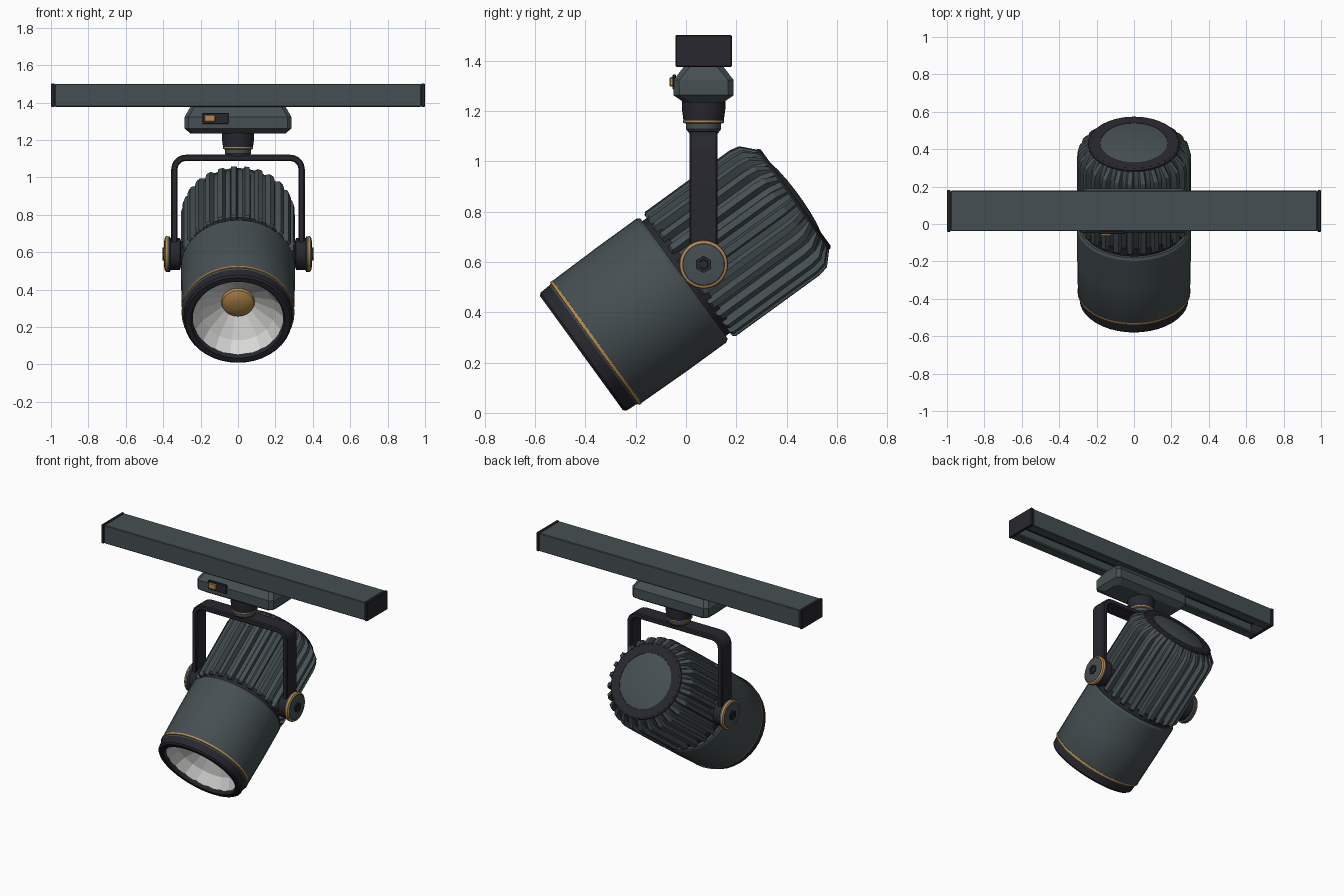
import bpy, bmesh, math
from mathutils import Matrix, Vector

if "Cube" in bpy.data.objects:
    bpy.data.objects.remove(bpy.data.objects["Cube"], do_unlink=True)


def material(name, rgb):
    m = bpy.data.materials.new(name)
    m.use_nodes = True
    m.diffuse_color = (*rgb, 1)
    m.node_tree.nodes["Principled BSDF"].inputs["Base Color"].default_value = (*rgb, 1)
    return m


GREY = material("slate grey", (0.06, 0.078, 0.084))
DARK = material("charcoal", (0.02, 0.02, 0.028))
GOLD = material("brass", (0.47, 0.25, 0.07))
SILVER = material("reflector silver", (0.7, 0.71, 0.69))

PIVOT_Y, PIVOT_Z = 0.07, 0.59
LAMP = Matrix.Translation((0, PIVOT_Y, PIVOT_Z)) @ Matrix.Rotation(math.radians(-54), 4, 'X')
STEM = Matrix.Translation((0, PIVOT_Y, 0))


def finish(name, bm, mat, matrix=Matrix(), smooth=True, bevel=0):
    bmesh.ops.recalc_face_normals(bm, faces=bm.faces)
    bm.transform(matrix)
    mesh = bpy.data.meshes.new(name)
    bm.to_mesh(mesh)
    bm.free()
    ob = bpy.data.objects.new(name, mesh)
    bpy.context.collection.objects.link(ob)
    mesh.materials.append(mat)
    if smooth:
        bpy.ops.object.select_all(action='DESELECT')
        ob.select_set(True)
        bpy.context.view_layer.objects.active = ob
        bpy.ops.object.shade_smooth_by_angle(angle=math.radians(32))
    if bevel:
        mod = ob.modifiers.new("edge", 'BEVEL')
        mod.width, mod.segments = bevel, 1
    return ob


def loft(bm, rings, wrap=False, caps=True):
    """Join equal loops of points with quads."""
    loops = [[bm.verts.new(p) for p in ring] for ring in rings]
    pairs = list(zip(loops, loops[1:])) + ([(loops[-1], loops[0])] if wrap else [])
    for a, b in pairs:
        for i in range(len(a)):
            j = (i + 1) % len(a)
            bm.faces.new((a[i], a[j], b[j], b[i]))
    if caps and not wrap:
        bm.faces.new(loops[0])
        bm.faces.new(loops[-1])


def lathe(name, profile, mat, matrix, seg=32, hollow=False, smooth=True):
    """Turn (radius, height) points around z; hollow profiles close on themselves."""
    bm = bmesh.new()
    angles = [math.tau * i / seg for i in range(seg)]
    loft(bm, [[(r * math.cos(a), r * math.sin(a), h) for a in angles]
              for r, h in profile], wrap=hollow)
    return finish(name, bm, mat, matrix, smooth)


def box(name, lo, hi, mat, bevel=0):
    bm = bmesh.new()
    bmesh.ops.create_cube(bm, size=1)
    lo, hi = Vector(lo), Vector(hi)
    size = hi - lo
    return finish(name, bm, mat, Matrix.Translation((lo + hi) / 2) @ Matrix.Diagonal((*size, 1)),
                  False, bevel)


# Ceiling track: slotted channel, end caps, lining and conductors
half = [(0.045, 1.377), (0.045, 1.395), (0.085, 1.395), (0.085, 1.475)]
outer = [(0.108, 1.5), (0.108, 1.377)]
section = ([(y, z) for y, z in half] + [(-y, z) for y, z in reversed(half)]
           + [(-y, z) for y, z in reversed(outer)] + outer)
bm = bmesh.new()
loft(bm, [[(x, PIVOT_Y + y, z) for y, z in section] for x in (-0.98, 0.98)])
finish("track", bm, GREY, smooth=False, bevel=0.004)
box("track_lining", (-0.98, -0.01, 1.465), (0.98, 0.15, 1.474), DARK)
for side, tag in ((1, "left"), (-1, "right")):
    box(f"track_end_cap_{tag}", (side * 0.99 - 0.01, -0.042, 1.375),
        (side * 0.99 + 0.01, 0.182, 1.502), DARK, 0.004)
for y, tag in ((0.1, "back"), (0.04, "front")):
    box(f"conductor_{tag}", (-0.975, y - 0.006, 1.455), (0.975, y + 0.006, 1.467), GOLD)

# Adapter with its locking switch
bm = bmesh.new()
loft(bm, [[(sx * (0.285 - c), PIVOT_Y + sy * (0.118 - d), z)
           for sx, sy in ((-1, -1), (1, -1), (1, 1), (-1, 1))]
          for z, c, d in ((1.234, 0.03, 0.04), (1.26, 0, 0), (1.325, 0, 0), (1.376, 0.03, 0.04))])
uprights = [e for e in bm.edges if abs(e.verts[0].co.z - e.verts[1].co.z) > 0.01]
bmesh.ops.bevel(bm, geom=uprights, offset=0.02, segments=1, affect='EDGES')
finish("adapter", bm, GREY, smooth=False)
box("switch_plate", (-0.19, -0.054, 1.285), (-0.05, -0.04, 1.345), DARK, 0.004)
box("switch_button", (-0.18, -0.065, 1.296), (-0.122, -0.045, 1.334), GOLD, 0.004)

# Swivel neck
lathe("neck_collar", [(0.086, 1.24), (0.086, 1.205), (0.08, 1.162)], DARK, STEM)
lathe("neck_ring", [(0.074, 1.165), (0.081, 1.162), (0.081, 1.153), (0.074, 1.15)], GOLD, STEM)
lathe("neck_swivel", [(0.07, 1.152), (0.07, 1.128), (0.055, 1.108), (0.04, 1.1)], GREY, STEM)

# Yoke: flat strap swept around a U with rounded corners
ARM, TOP, ROUND, HALF = 0.34, 1.104, 0.06, 0.017
path = [(ARM, PIVOT_Z - 0.05, 0)]
for start, cx in ((0, ARM - ROUND), (90, ROUND - ARM)):
    for k in range(6):
        a = math.radians(start + 18 * k)
        path.append((cx + ROUND * math.cos(a), TOP - ROUND + ROUND * math.sin(a), a))
path.append((-ARM, PIVOT_Z - 0.05, math.pi))
bm = bmesh.new()
loft(bm, [[(x + s * HALF * math.cos(a), PIVOT_Y + w * 0.056, z + s * HALF * math.sin(a))
           for s, w in ((-1, -1), (1, -1), (1, 1), (-1, 1))] for x, z, a in path])
finish("yoke", bm, DARK, bevel=0.006)

# Pivot hubs and knobs, one per side
for side, tag in ((1, "left"), (-1, "right")):
    hub = (Matrix.Translation((0, PIVOT_Y, PIVOT_Z))
           @ Matrix.Rotation(side * math.pi / 2, 4, 'Y'))
    lathe(f"pivot_hub_{tag}", [(0.07, 0.27), (0.07, 0.305), (0.085, 0.31), (0.085, 0.362)],
          DARK, hub)
    lathe(f"knob_{tag}", [(0.085, 0.36), (0.095, 0.365), (0.095, 0.38), (0.082, 0.393),
                          (0.06, 0.396)], GREY, hub)
    lathe(f"knob_ring_{tag}", [(0.085, 0.378), (0.097, 0.378), (0.094, 0.388), (0.085, 0.392)],
          GOLD, hub, hollow=True)
    lathe(f"knob_bolt_{tag}", [(0.034, 0.39), (0.034, 0.403), (0.02, 0.403), (0.018, 0.398)],
          DARK, hub, seg=6, smooth=False)

# Lamp barrel, front bezel and trim ring
lathe("barrel", [(0.265, -0.545), (0.292, -0.545), (0.3, -0.53), (0.304, -0.3), (0.304, -0.11),
                 (0.295, -0.096), (0.265, -0.096)], GREY, LAMP, 40, hollow=True)
lathe("barrel_gap", [(0.282, -0.12), (0.282, -0.05)], DARK, LAMP, 40)
lathe("bezel", [(0.242, -0.54), (0.242, -0.585), (0.252, -0.6), (0.28, -0.6), (0.29, -0.59),
                (0.293, -0.54)], DARK, LAMP, 40, hollow=True)
lathe("trim_ring", [(0.285, -0.537), (0.302, -0.535), (0.302, -0.523), (0.285, -0.521)],
      GOLD, LAMP, 40, hollow=True)

# Faceted reflector and lens
lathe("reflector", [(0.246, -0.58), (0.2, -0.51), (0.09, -0.435), (0.09, -0.42),
                    (0.21, -0.49), (0.255, -0.565)], SILVER, LAMP, 18, hollow=True, smooth=False)
lathe("lens", [(0.092, -0.43), (0.085, -0.45), (0.06, -0.463), (0.03, -0.469), (0.005, -0.47)],
      GOLD, LAMP, 20)

# Finned heat sink: ridge and groove alternate around the ring
FINS = 26
bm = bmesh.new()
rings = []
for h, ridge, groove in ((-0.075, 0.296, 0.27), (-0.065, 0.306, 0.274), (0.35, 0.306, 0.274),
                         (0.39, 0.297, 0.27), (0.437, 0.247, 0.243)):
    ring = []
    for i in range(FINS):
        for t, r in ((0.0, ridge), (0.36, ridge), (0.5, groove), (0.86, groove)):
            a = math.tau * (i + t) / FINS
            ring.append((r * math.cos(a), r * math.sin(a), h))
    rings.append(ring)
loft(bm, rings)
finish("heat_sink", bm, GREY, LAMP)

# Rear cap
lathe("rear_ring", [(0.17, 0.43), (0.245, 0.43), (0.245, 0.445), (0.235, 0.452), (0.18, 0.452)],
      DARK, LAMP, hollow=True)
lathe("rear_dome", [(0.185, 0.435), (0.18, 0.45), (0.13, 0.46), (0.07, 0.466), (0.005, 0.468)],
      GREY, LAMP)
